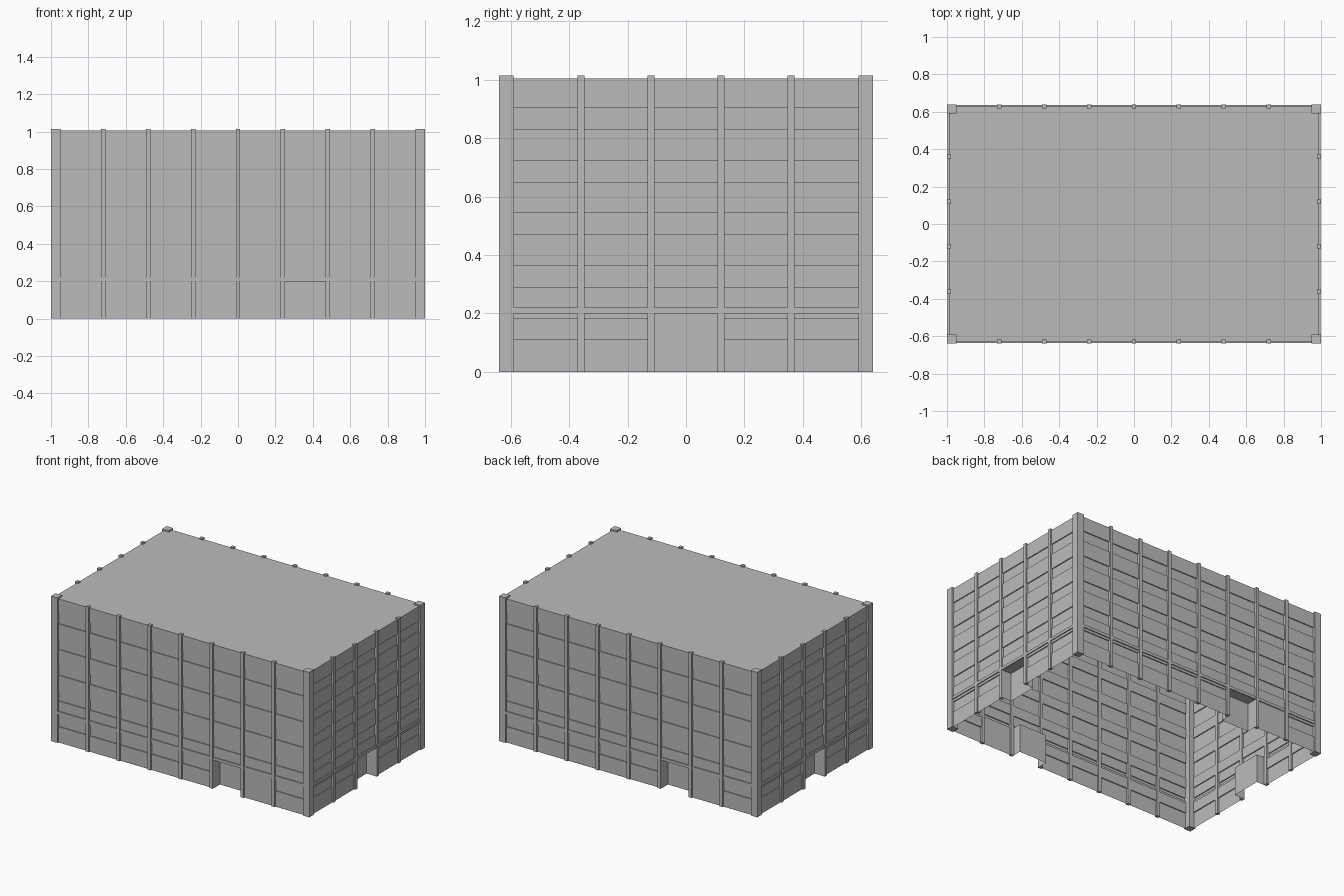
import bpy
import bmesh
from math import radians
from mathutils import Matrix, Vector

default = bpy.data.objects.get("Cube")
if default:
    bpy.data.objects.remove(default, do_unlink=True)

HALF_X, HALF_Y = 1.0, 0.64
ROOF_Z, POST_Z = 1.005, 1.015
FLOOR = 0.18           # storey height
BAY = 0.24             # pilaster spacing
WALL, GLASS = 0.01, 0.017   # depth behind the pilaster face
DOOR_Z, DOOR_DEPTH = 0.2, 0.08
PILASTER, CORNER = 0.024, 0.05

concrete = bpy.data.materials.new("concrete grey")
concrete.use_nodes = True
grey = (0.5, 0.5, 0.5, 1)
concrete.diffuse_color = grey
concrete.node_tree.nodes["Principled BSDF"].inputs["Base Color"].default_value = grey


def finish(bm, name):
    mesh = bpy.data.meshes.new(name)
    bm.to_mesh(mesh)
    bm.free()
    mesh.materials.append(concrete)
    obj = bpy.data.objects.new(name, mesh)
    bpy.context.collection.objects.link(obj)
    return obj


def add_box(bm, low, high, matrix):
    low, high = Vector(low), Vector(high)
    size = Matrix.Diagonal((high - low).to_4d())
    size[3][3] = 1
    bmesh.ops.create_cube(bm, size=1, matrix=matrix @ Matrix.Translation((low + high) / 2) @ size)


def profile(start, windows, ledge):
    """Depth and height of the facade from the given height to the roof."""
    pts = [(WALL, start)]
    for i in range(6):
        sill = 0.11 + FLOOR * i
        if sill + 0.1 > ROOF_Z:
            break
        if sill > start and (windows or i > 0):
            head = sill + 0.073
            pts += [(WALL, sill), (GLASS, sill), (GLASS, head), (WALL, head)]
        if i == 0:
            pts += [(WALL, DOOR_Z), (ledge, DOOR_Z), (ledge, 0.22), (WALL, 0.22)]
    return pts + [(WALL, ROOF_Z)]


def build_wall(name, angle, half, length, door, plain, ledge):
    turn = Matrix.Rotation(radians(angle), 4, 'Z')
    count = 8 if length == HALF_X else 5
    lines = [(i - count / 2) * BAY for i in range(1, count)]
    edges = [0.02 - length] + lines + [length - 0.02]

    # Panelled skin, one strip per bay
    bm = bmesh.new()

    def quad(*corners):
        bm.faces.new([bm.verts.new(turn @ Vector((u, d - half, z))) for u, d, z in corners])

    for i in range(count):
        a, b = edges[i], edges[i + 1]
        pts = profile(DOOR_Z - 0.001 if i == door else 0, i != plain, ledge)
        for (d, z), (e, w) in zip(pts, pts[1:]):
            if (d, z) != (e, w):
                quad((a, d, z), (b, d, z), (b, e, w), (a, e, w))
        # Recessed doorway
        if i == door:
            a, b = a + PILASTER / 2, b - PILASTER / 2
            f, k, t = WALL, DOOR_DEPTH, DOOR_Z
            quad((a, k, 0), (b, k, 0), (b, k, t), (a, k, t))
            quad((a, f, 0), (a, k, 0), (a, k, t), (a, f, t))
            quad((b, k, 0), (b, f, 0), (b, f, t), (b, k, t))
            quad((a, k, t), (b, k, t), (b, f, t), (a, f, t))
    bmesh.ops.remove_doubles(bm, verts=bm.verts, dist=0.0001)
    finish(bm, name + "_wall")

    # Pilasters
    bm = bmesh.new()
    for u in lines:
        add_box(bm, (u - PILASTER / 2, -half, 0), (u + PILASTER / 2, 0.022 - half, POST_Z), turn)
    finish(bm, name + "_pilasters")


build_wall("front", 0, HALF_Y, HALF_X, 5, 6, 0.003)
build_wall("left", 90, HALF_X, HALF_Y, 2, None, 0.003)
build_wall("back", 180, HALF_Y, HALF_X, 5, 6, 0.003)
build_wall("right", 270, HALF_X, HALF_Y, 2, None, 0.003)

# Corner posts
bm = bmesh.new()
for angle in (0, 180):
    turn = Matrix.Rotation(radians(angle), 4, 'Z')
    for x in (-HALF_X, HALF_X - CORNER):
        add_box(bm, (x, -HALF_Y, 0), (x + CORNER, CORNER - HALF_Y, POST_Z), turn)
finish(bm, "corner_posts")

# Flat roof
bm = bmesh.new()
bmesh.ops.create_grid(bm, x_segments=1, y_segments=1, size=1,
                      matrix=Matrix.Translation((0, 0, ROOF_Z))
                      @ Matrix.Diagonal((HALF_X - WALL, HALF_Y - WALL, 1, 1)))
finish(bm, "roof")
